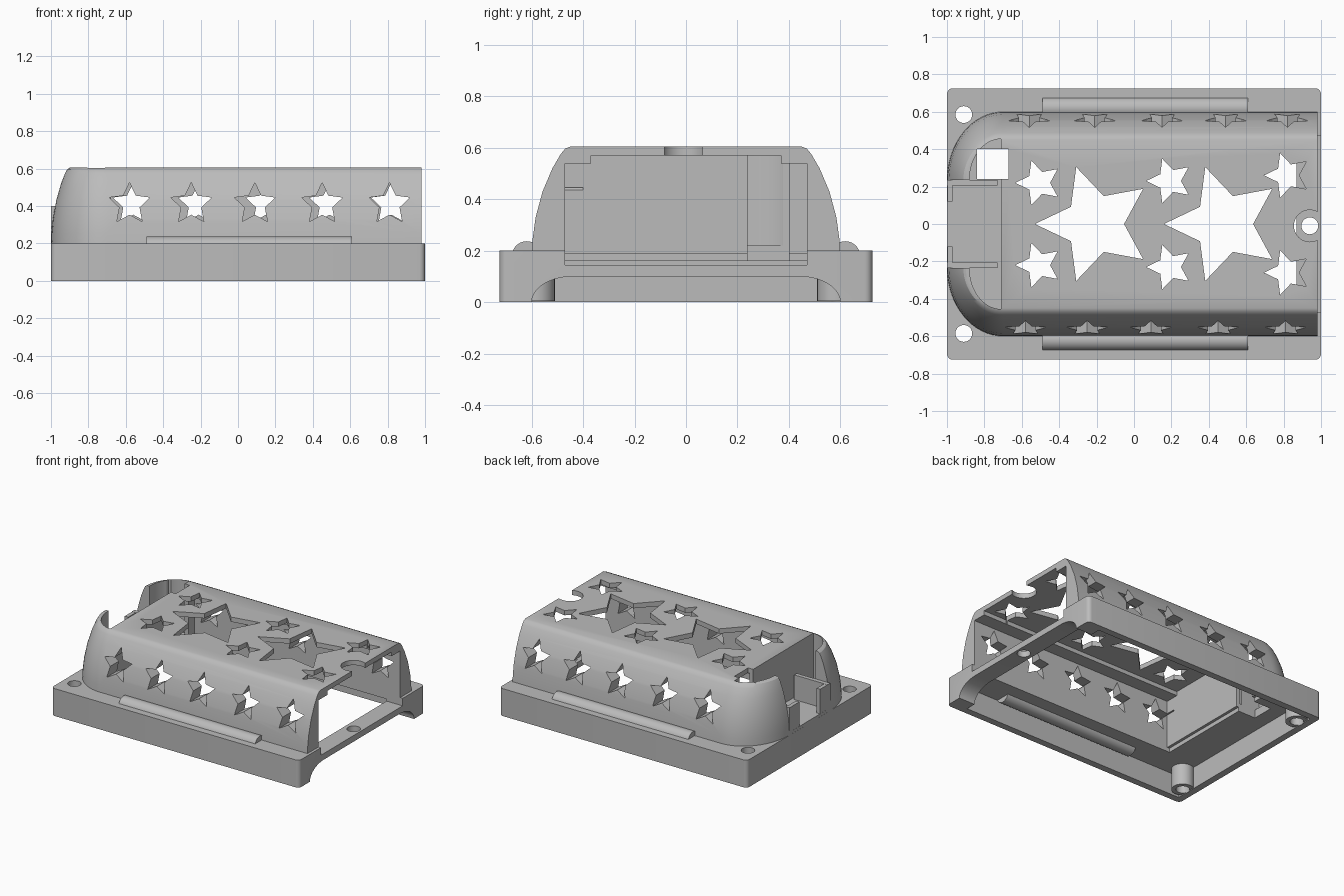
import bpy, bmesh, math
from mathutils import Vector

if "Cube" in bpy.data.objects:
    bpy.data.objects.remove(bpy.data.objects["Cube"], do_unlink=True)

grey = bpy.data.materials.new("plain_grey")
grey.use_nodes = True
COLOUR = (0.5, 0.5, 0.5, 1)
grey.diffuse_color = COLOUR
grey.node_tree.nodes["Principled BSDF"].inputs["Base Color"].default_value = COLOUR


def finish(name, bm):
    bmesh.ops.recalc_face_normals(bm, faces=bm.faces)
    mesh = bpy.data.meshes.new(name)
    bm.to_mesh(mesh)
    bm.free()
    mesh.materials.append(grey)
    obj = bpy.data.objects.new(name, mesh)
    bpy.context.collection.objects.link(obj)
    return obj


def loft(name, rings):
    """Skin a stack of equal rings and cap both ends."""
    bm = bmesh.new()
    loops = [[bm.verts.new(p) for p in ring] for ring in rings]
    for a, b in zip(loops, loops[1:]):
        for i in range(len(a)):
            j = (i + 1) % len(a)
            bm.faces.new((a[i], a[j], b[j], b[i]))
    bm.faces.new(loops[0])
    bm.faces.new(loops[-1])
    return finish(name, bm)


def prism(name, pts, lo, hi, axis="z"):
    place = {"z": lambda u, v, t: (u, v, t),
             "y": lambda u, v, t: (u, t, v),
             "x": lambda u, v, t: (t, u, v)}[axis]
    return loft(name, [[place(u, v, t) for u, v in pts] for t in (lo, hi)])


def box(name, x0, x1, y0, y1, z0, z1):
    return prism(name, [(x0, y0), (x1, y0), (x1, y1), (x0, y1)], z0, z1)


def arc(cx, cy, rx, ry, start, end, n=16):
    angles = [math.radians(start + (end - start) * i / n) for i in range(n + 1)]
    return [(cx + rx * math.cos(a), cy + ry * math.sin(a)) for a in angles]


def circle(cx, cy, r):
    return arc(cx, cy, r, r, 0, 348.75, 31)


def star(cx, cy, r, point):
    pts = []
    for i in range(10):
        a = math.radians(point + 36 * i)
        k = r if i % 2 == 0 else r * 0.49
        pts.append((cx + k * math.cos(a), cy + k * math.sin(a)))
    return pts


def cut(target, cutter, op="DIFFERENCE"):
    mod = target.modifiers.new("cut", "BOOLEAN")
    mod.operation = op
    mod.solver = "EXACT"
    mod.object = cutter
    bpy.context.view_layer.objects.active = target
    bpy.ops.object.modifier_apply(modifier=mod.name)
    bpy.data.objects.remove(cutter, do_unlink=True)


def smooth(obj):
    bpy.ops.object.select_all(action="DESELECT")
    obj.select_set(True)
    bpy.context.view_layer.objects.active = obj
    bpy.ops.object.shade_smooth_by_angle(angle=math.radians(30))


# Base: rounded tray, hollow underneath, with an open centre
R = 0.03
outline = []
for sx, sy, a in ((1, 1, 0), (-1, 1, 90), (-1, -1, 180), (1, -1, 270)):
    outline += arc(sx * (1 - R), sy * (0.725 - R), R, R, a, a + 90, 5)
base = prism("base_tray", outline, 0, 0.2)
cut(base, box("c", -0.95, 0.87, -0.675, 0.675, -0.1, 0.16))
cut(base, box("c", -0.7, 0.87, -0.47, 0.47, 0.1, 0.3))
# Arched end opening and lowered end bar
arch = [(0.6, -0.1)] + arc(0.44, 0, 0.16, 0.1, 0, 90, 10)
arch += arc(-0.44, 0, 0.16, 0.1, 90, 180, 10) + [(-0.6, -0.1)]
cut(base, prism("c", arch, 0.8, 1.1, "x"))
cut(base, box("c", 0.8, 1.1, -0.47, 0.47, 0.145, 0.3))
# Screw posts in the corners, then all screw holes
for y in (-0.585, 0.585):
    cut(base, prism("c", circle(-0.91, y, 0.075), 0.005, 0.19), "UNION")
    cut(base, prism("c", circle(-0.91, y, 0.045), -0.1, 0.3))
cut(base, prism("c", circle(0.94, -0.01, 0.045), -0.1, 0.3))
cut(base, box("c", -0.84, -0.67, 0.24, 0.4, 0.1, 0.3))

# Cover: domed skin with rounded corners at one end
PROFILE = [(0, 0.19), (0.004, 0.25), (0.015, 0.33), (0.042, 0.43), (0.08, 0.52),
           (0.112, 0.575), (0.13, 0.597), (0.15, 0.605)]
rings = []
for d, z in PROFILE:
    e = d * 0.67
    plan = [(0.98, 0.6 - d)]
    plan += arc(-0.7, 0.23, 0.3 - e, 0.37 - d, 90, 180)
    plan += arc(-0.7, -0.23, 0.3 - e, 0.37 - d, 180, 270)
    plan += [(0.98, d - 0.6)]
    rings.append([(x, y, z) for x, y in plan])
cover = loft("star_cover", rings)
# Stepped inner cavity, open at one end
cavity = [(-0.47, 0.1), (0.47, 0.1), (0.47, 0.54), (0.37, 0.54),
          (0.37, 0.57), (-0.37, 0.57), (-0.37, 0.54), (-0.47, 0.54)]
cut(cover, prism("c", cavity, -0.68, 1.1, "x"))
# Connector recess, hollowing both corner domes
recess = arc(-0.71, 0.235, 0.17, 0.22, 90, 180) + [(-1.1, 0.235), (-1.1, -0.235)]
recess += arc(-0.71, -0.235, 0.17, 0.22, 180, 270)
cut(cover, prism("c", recess, 0.22, 0.8))
cut(cover, box("c", -0.84, -0.67, 0.24, 0.4, 0.1, 0.8))
cut(cover, prism("c", circle(0.94, -0.01, 0.085), 0.5, 0.8))
# Star windows in the top
for x in (-0.21, 0.48):
    cut(cover, prism("c", star(x, 0, 0.32, 180), 0.5, 0.8))
for x, y in ((-0.51, 0.22), (0.19, 0.23), (0.82, 0.26)):
    for side in (1, -1):
        cut(cover, prism("c", star(x, side * y, 0.125, 180), 0.5, 0.8))
# Star windows in the sides
for x in (-0.58, -0.25, 0.09, 0.45, 0.81):
    cut(cover, prism("c", star(x, 0.41, 0.115, 90), -0.8, -0.4, "y"))
for x in (-0.56, -0.21, 0.15, 0.49, 0.82):
    cut(cover, prism("c", star(x, 0.41, 0.115, 90), 0.4, 0.8, "y"))

# Connector holder: side walls and notched front
for side, label in ((1, "left"), (-1, "right")):
    y0, y1 = sorted((side * 0.205, side * 0.235))
    box("holder_wall_" + label, -1, -0.73, y0, y1, 0.19, 0.4)
    y0, y1 = sorted((side * 0.12, side * 0.22))
    box("holder_front_" + label, -0.998, -0.97, y0, y1, 0.19, 0.399)

# Rounded rails along both long sides
for side, label in ((1, "left"), (-1, "right")):
    rail = prism("side_rail_" + label, circle(side * 0.62, 0.18, 0.057), -0.49, 0.61, "x")
    smooth(rail)

smooth(base)
smooth(cover)
